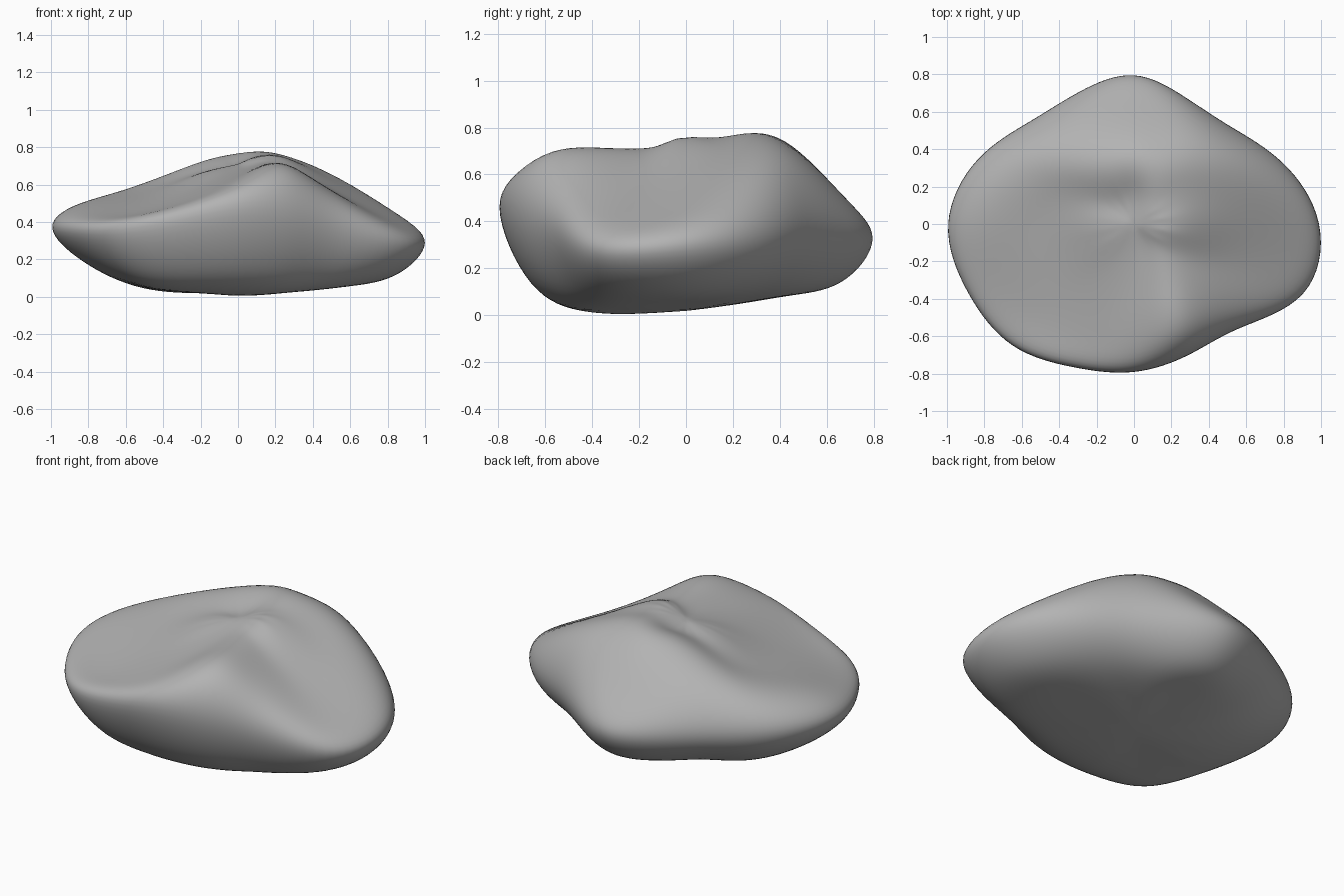
import bpy, bmesh
from math import cos, sin, pi
from mathutils import Vector

cube = bpy.data.objects.get("Cube")
if cube:
    bpy.data.objects.remove(cube, do_unlink=True)

# Outline radius in sixteen even directions, starting at the +x tip
outline = [.99, .86, .735, .73, .797, .765, .78, .905,
           .995, .96, .92, .83, .792, .76, .79, .98]
count = len(outline)
angles = [2 * pi * j / count for j in range(count)]
# Rings from top to underside: share of the outline radius, then heights
rings = [
    (.22, [.70 + .055 * cos(a - pi / 6) for a in angles]),
    (.5, [.62, .69, .75, .77, .755, .735, .69, .61,
          .55, .53, .54, .59, .645, .705, .69, .60]),
    (.83, [.45, .56, .64, .61, .51, .55, .58, .54,
           .50, .45, .44, .51, .61, .69, .58, .43]),
    (1.0, [.30, .33, .37, .36, .33, .34, .36, .37,
           .37, .36, .36, .41, .47, .45, .37, .28]),
    (.83, [.11, .14, .16, .15, .14, .15, .17, .17,
           .19, .16, .11, .12, .14, .12, .10, .11]),
    (.5, [.055, .06, .07, .07, .08, .07, .07, .06,
          .05, .04, .03, .02, .015, .015, .025, .04]),
]
top, base = Vector((0, 0, .71)), Vector((0, 0, .012))

target = [[top] * count]
for share, heights in rings:
    target.append([Vector((share * r * cos(a), share * r * sin(a), z))
                   for a, r, z in zip(angles, outline, heights)])
target.append([base] * count)


def smoothed(grid, i, j):
    """Where the subdivided surface settles for one cage point."""
    def row(k):
        g = grid[k]
        return (g[j - 1] + 4 * g[j] + g[(j + 1) % count]) / 6
    return (row(i - 1) + 4 * row(i) + row(i + 1)) / 6


# Push the cage outward until its smooth surface passes through the rings
cage = [list(r) for r in target]
for _ in range(6):
    cage = [cage[0]] + [
        [cage[i][j] + .8 * (target[i][j] - smoothed(cage, i, j))
         for j in range(count)] for i in range(1, len(cage) - 1)] + [cage[-1]]

# Cage mesh: quad bands closed by a fan at each pole
bm = bmesh.new()
loops = [[bm.verts.new(p) for p in ring] for ring in cage[1:-1]]
for a, b in zip(loops, loops[1:]):
    for j in range(count):
        k = (j + 1) % count
        bm.faces.new((a[j], b[j], b[k], a[k]))
for pole, loop in ((top, loops[0]), (base, loops[-1])):
    v = bm.verts.new(pole)
    for j in range(count):
        bm.faces.new((v, loop[j], loop[(j + 1) % count]))
bmesh.ops.recalc_face_normals(bm, faces=bm.faces)
mesh = bpy.data.meshes.new("boulder")
bm.to_mesh(mesh)
bm.free()

boulder = bpy.data.objects.new("boulder", mesh)
bpy.context.collection.objects.link(boulder)
bpy.context.view_layer.objects.active = boulder
boulder.select_set(True)
sub = boulder.modifiers.new("smooth_form", "SUBSURF")
sub.levels = sub.render_levels = 3
bpy.ops.object.modifier_apply(modifier=sub.name)
bpy.ops.object.shade_smooth()

# Plain grey stone
grey = (.45, .45, .45, 1)
stone = bpy.data.materials.new("stone_grey")
stone.use_nodes = True
stone.diffuse_color = grey
stone.node_tree.nodes["Principled BSDF"].inputs["Base Color"].default_value = grey
mesh.materials.append(stone)
